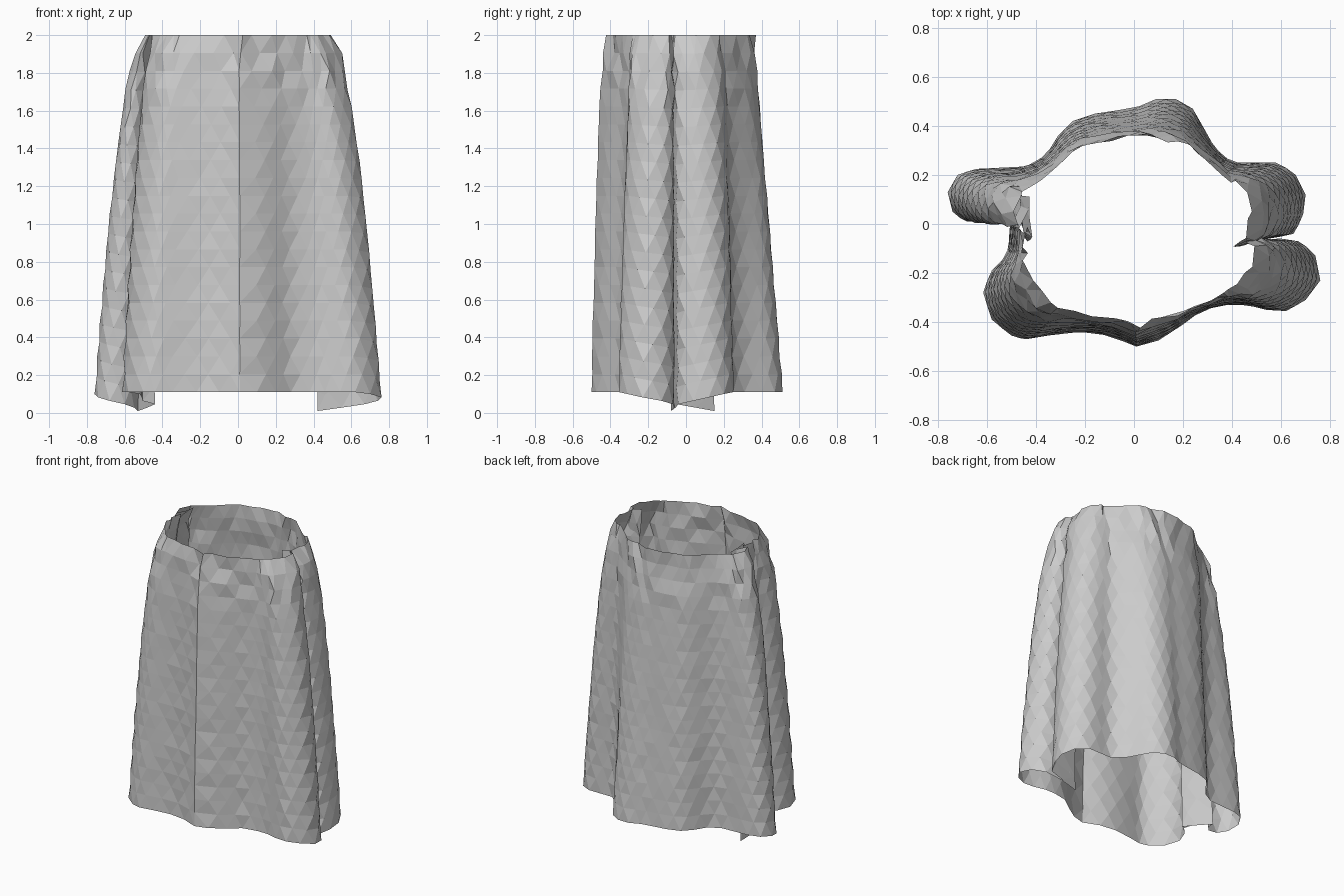
import bpy, bmesh, math, random
from mathutils import Vector

random.seed(4)
old = bpy.data.objects.get("Cube")
if old:
    bpy.data.objects.remove(old, do_unlink=True)

cloth = bpy.data.materials.new("grey cloth")
cloth.use_nodes = True
cloth.diffuse_color = (0.6, 0.6, 0.6, 1)
cloth.node_tree.nodes["Principled BSDF"].inputs["Base Color"].default_value = cloth.diffuse_color

# Hem outline, counter-clockwise from the front crease, in runs between folds
front_left = [(.01, -.5), (.1, -.475), (.2, -.41), (.28, -.35), (.38, -.33), (.46, -.33), (.54, -.35),
              (.62, -.355), (.7, -.31), (.76, -.23), (.74, -.13), (.67, -.07), (.55, -.062)]
back_left = [(.42, -.08), (.55, -.055), (.65, -.04), (.69, .04), (.7, .12), (.66, .2), (.58, .25),
             (.48, .25), (.4, .25), (.33, .31), (.28, .4), (.24, .47), (.17, .51), (.09, .51)]
back_right = [(.02, .48), (-.06, .465), (-.16, .45), (-.25, .42), (-.31, .36), (-.36, .28),
              (-.44, .235), (-.54, .23), (-.64, .225), (-.72, .2), (-.76, .13), (-.74, .05),
              (-.68, .01), (-.6, .025), (-.55, .08)]
inner_pleat = [(-.53, .15), (-.48, .05)]
front_right = [(-.44, -.05), (-.505, 0), (-.51, -.07), (-.52, -.13), (-.58, -.19), (-.615, -.28),
               (-.58, -.39), (-.5, -.455), (-.44, -.47), (-.35, -.455), (-.22, -.44), (-.1, -.455)]
outline = []
run_start = []
for run in (front_left, back_left, back_right, inner_pleat, front_right):
    run_start.append(len(outline))
    outline += [Vector(p) for p in run]
crease, left_fold, _, right_fold, pleat_edge = run_start
COLS = len(outline)


def at(i):
    return outline[i % COLS]


def halfway(i):
    """Point midway to the next outline point, on a smooth curve."""
    return ((at(i) + at(i + 1)) * 9 - at(i - 1) - at(i + 2)) / 16


def waist(p, keep):
    """Gathered rim: the hem drawn in to an oval, keeping a trace of its folds."""
    n = 2.25
    k = (abs(p.x / .43) ** n + abs(p.y / .35) ** n) ** (-1 / n)
    return (p * k).lerp(p, keep) + Vector((0, -.02))


def flare(p, v):
    """Sides swell quickly below the waist, the back falls straighter."""
    return (1 - v) ** (.5 + 1.5 * max(0, p.y - .2))


def hem_height(u):
    """The hem dips towards the two folds."""
    return min(.11, .01 + .018 * min(abs(u - left_fold), abs(u - right_fold)))


# Skirt: staggered rows of points joined by triangles, with straight lines at the folds
ROWS = 20
bm = bmesh.new()
rows = []
for r in range(ROWS + 1):
    v = r / ROWS
    row = []
    for c in range(COLS):
        staggered = r % 2 and c not in (crease, left_fold, right_fold, pleat_edge)
        p = halfway(c) if staggered else at(c)
        q = waist(p, .35 if c == crease else .17).lerp(p, flare(p, v))
        # Crumpled cloth close to the waist
        crumple = .002 + .016 * max(0, (v - .75) / .25)
        q += Vector((random.uniform(-1, 1), random.uniform(-1, 1))) * crumple * (r > 0)
        low = hem_height(c + .5 * staggered)
        row.append(bm.verts.new((q.x, q.y, low + (2 - low) * v)))
    rows.append(row)

for r in range(ROWS):
    low, high = rows[r], rows[r + 1]
    for c in range(COLS):
        n = (c + 1) % COLS
        if r % 2 == 0:
            bm.faces.new((low[c], low[n], high[c]))
            bm.faces.new((low[n], high[n], high[c]))
        else:
            bm.faces.new((low[c], high[n], high[c]))
            bm.faces.new((low[c], low[n], high[n]))

mesh = bpy.data.meshes.new("skirt")
bm.to_mesh(mesh)
bm.free()
mesh.materials.append(cloth)
skirt = bpy.data.objects.new("skirt", mesh)
bpy.context.collection.objects.link(skirt)
